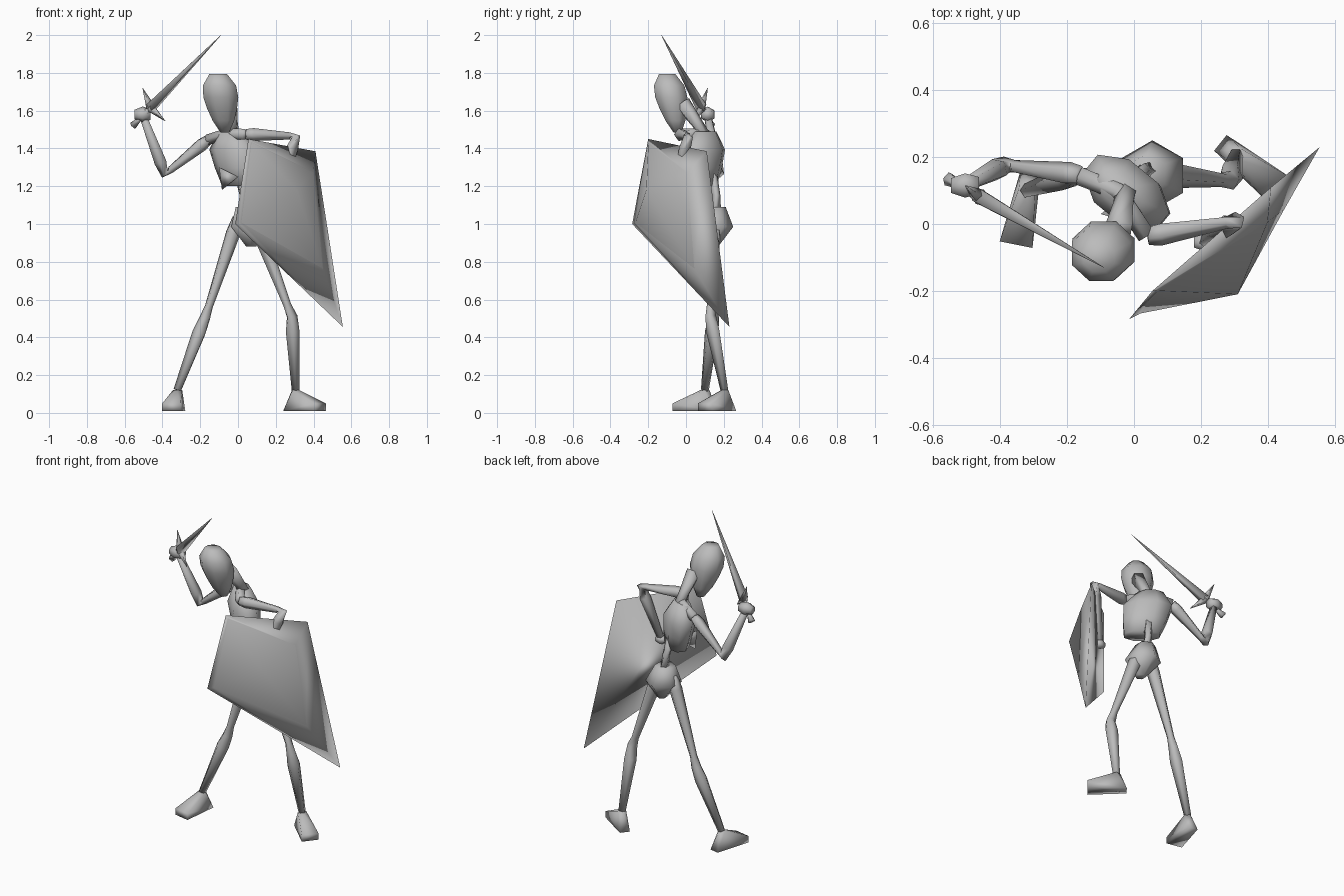
import bpy, bmesh, math
from mathutils import Vector

cube = bpy.data.objects.get("Cube")
if cube:
    bpy.data.objects.remove(cube)

COLOUR = (.5, .5, .5, 1)
grey = bpy.data.materials.new("plain_grey")
grey.use_nodes = True
grey.diffuse_color = COLOUR
grey.node_tree.nodes["Principled BSDF"].inputs["Base Color"].default_value = COLOUR


def at(x, y, z):
    return Vector((x, y, z))


UP = at(0, 0, 1)


def finish(name, bm):
    """Make the object, smooth all over except along marked edges."""
    bmesh.ops.recalc_face_normals(bm, faces=bm.faces)
    mesh = bpy.data.meshes.new(name)
    bm.to_mesh(mesh)
    bm.free()
    mesh.materials.append(grey)
    part = bpy.data.objects.new(name, mesh)
    bpy.context.collection.objects.link(part)
    bpy.ops.object.select_all(action='DESELECT')
    part.select_set(True)
    bpy.context.view_layer.objects.active = part
    bpy.ops.object.shade_smooth_by_angle(angle=math.pi, keep_sharp_edges=True)


def skin(name, centres, radii, sides=5, side=None, flat=1):
    """Skin rings along a path; a given side direction keeps every ring level."""
    bm = bmesh.new()
    rings = []
    last = len(centres) - 1
    for i, (centre, radius) in enumerate(zip(centres, radii)):
        if side:
            across, ahead = side, UP.cross(side)
        else:
            tangent = centres[min(i + 1, last)] - centres[max(i - 1, 0)]
            turn = tangent.to_track_quat('Z', 'Y')
            across, ahead = turn @ at(1, 0, 0), turn @ at(0, 1, 0)
        ring = []
        for k in range(sides):
            angle = math.tau * (k + .5) / sides
            offset = across * math.cos(angle) + ahead * (flat * math.sin(angle))
            ring.append(bm.verts.new(centre + offset * radius))
        rings.append(ring)
    for low, high in zip(rings, rings[1:]):
        for k in range(sides):
            bm.faces.new((low[k - 1], low[k], high[k], high[k - 1]))
    bm.faces.new(rings[0])
    bm.faces.new(rings[-1])
    finish(name, bm)


def body(name, top, bottom, radii, sides, side, flat):
    """Evenly spaced level rings from top to bottom."""
    steps = len(radii) - 1
    centres = [top.lerp(bottom, i / steps) for i in range(steps + 1)]
    skin(name, centres, radii, sides, side, flat)


def limb(name, root, joint, end, size):
    """Two bones: thin above the joint, swelling just past it, thin at the end."""
    centres = [root, root.lerp(joint, .15), root.lerp(joint, .88), joint,
               joint.lerp(end, .2), end]
    skin(name, centres, [size * r for r in (.8, 1, .55, .75, .95, .55)])


def hull(name, points):
    bm = bmesh.new()
    for point in points:
        bm.verts.new(point)
    result = bmesh.ops.convex_hull(bm, input=bm.verts)
    bmesh.ops.delete(bm, geom=result["geom_interior"], context='VERTS')
    finish(name, bm)


def foot(name, ankle, heading):
    """Narrow ankle over a flat sole that widens to the toes."""
    across = heading.cross(UP)
    ground = at(ankle.x, ankle.y, .01)
    points = []
    for sign in (-1, 1):
        toe = ground + heading * .165 + across * (sign * .05)
        heel = ground - heading * .06 + across * (sign * .03)
        points += [toe, toe + UP * .04, heel, ankle + across * (sign * .025),
                   ankle + heading * (sign * .025)]
    hull(name, points)


# Head and trunk, the chest turned with the shoulders
right = at(1, 0, 0)
chest_side = at(.77, -.63, 0)
body("skull", at(-.105, -.1, 1.795), at(-.07, -.045, 1.485),
     (.05, .095, .1, .085, .062, .025), 8, right, .92)
skin("neck", [at(-.02, .11, 1.44), at(-.03, .06, 1.53), at(-.045, -.02, 1.64)], (.035, .032, .045))
body("rib_cage", at(-.04, .1, 1.49), at(.01, .08, 1.2), (.08, .15, .135, .11), 8, chest_side, .6)
hull("rib_tip", [at(-.1, .03, 1.3), at(-.085, .03, 1.18), at(0, 0, 1.25), at(0, .1, 1.25)])
skin("spine", [at(0, .13, 1.3), at(.03, .16, 1.15), at(.05, .16, 1)], (.03, .022, .035))
body("pelvis", at(.04, .15, 1.09), at(.07, .14, .88), (.06, .105, .03), 6, right, 1)

# Legs and feet
right_ankle = at(-.32, .1, .12)
left_ankle = at(.305, .205, .12)
limb("right_leg", at(0, .14, 1.03), at(-.175, .145, .5), right_ankle, .04)
limb("left_leg", at(.09, .15, 1.02), at(.285, .13, .51), left_ankle, .04)
foot("right_foot", right_ankle, at(-.2, -1, 0).normalized())
foot("left_foot", left_ankle, at(.75, -.6, 0).normalized())

# Shoulders, arms and hands
right_shoulder = at(-.16, .145, 1.445)
left_shoulder = at(.04, -.035, 1.475)
right_hand = at(-.505, .115, 1.58)
left_hand = at(.21, -.055, 1.13)
skin("collar_bones", [right_shoulder, at(-.05, .1, 1.48), left_shoulder], (.03, .03, .03))
limb("right_arm", right_shoulder, at(-.385, .175, 1.265), right_hand, .036)
limb("left_arm", left_shoulder, at(.305, .01, 1.465), left_hand, .036)
for name, hand, size in (("right_hand", right_hand, .042), ("left_hand", left_hand, .03)):
    skin(name, [hand + right * (size * step) for step in (-1, 0, 1)],
         [size * r for r in (.6, 1, .7)], 6)

# Sword: tapering blade, spiked guard and short grip
tip = at(-.09, -.13, 2)
pommel = at(-.555, .135, 1.52)
guard = pommel.lerp(tip, .2)
skin("blade", [guard, tip], (.03, .001), 4)
skin("grip", [pommel, pommel.lerp(guard, .3), guard], (.022, .014, .016))
skin("upper_guard", [guard, at(-.505, .115, 1.72)], (.025, .001))
skin("lower_guard", [guard, at(-.385, .04, 1.545)], (.025, .001))

# Shield: kite rim, panel set in and raised from it, central boss, flat back
rim = [at(.055, -.2, 1.45), at(.41, .11, 1.385), at(.555, .23, .455), at(-.015, -.285, 1)]
centre = sum(rim, at(0, 0, 0)) / 4
outward = at(.66, -.75, 0)
panel = [corner.lerp(centre, inset) + outward * lift for corner, inset, lift in
         zip(rim, (.05, .36, .5, .1), (.01, .07, .07, .01))]
bm = bmesh.new()
outer = [bm.verts.new(p) for p in rim]
inner = [bm.verts.new(p) for p in panel]
boss = bm.verts.new(at(.31, -.21, 1.18))
for i in range(4):
    bm.faces.new((outer[i - 1], outer[i], inner[i], inner[i - 1]))
    bm.faces.new((inner[i - 1], inner[i], boss))
    bm.edges.get((inner[i - 1], inner[i])).smooth = False
bm.faces.new(outer)
finish("shield", bm)
